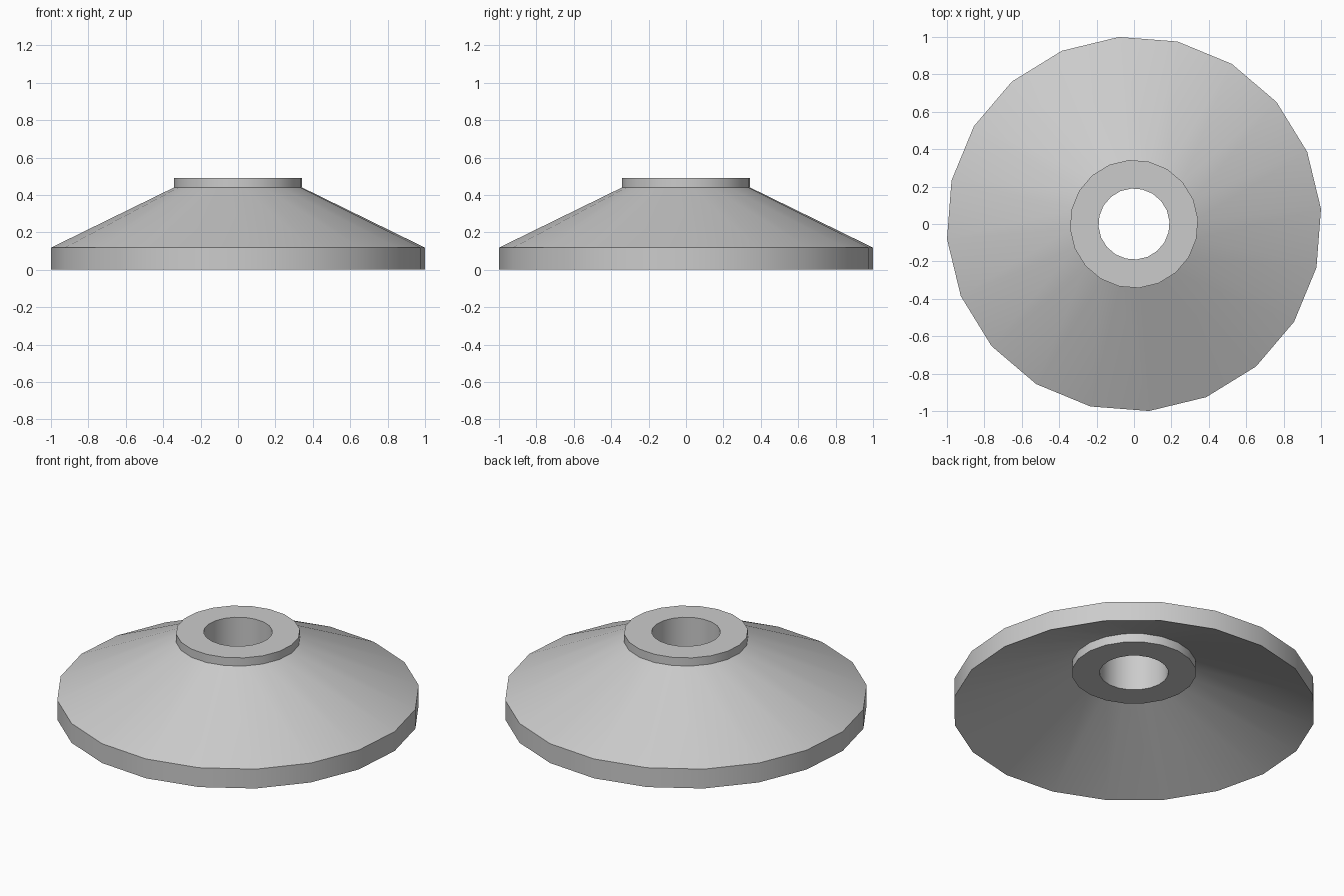
import bpy
import bmesh
from math import cos, sin, pi, radians

cube = bpy.data.objects.get("Cube")
if cube:
    bpy.data.objects.remove(cube)

SIDES = 20
TURN = radians(4.6)

grey = bpy.data.materials.new("plain grey")
grey.use_nodes = True
colour = (0.6, 0.6, 0.6, 1)
grey.diffuse_color = colour
grey.node_tree.nodes["Principled BSDF"].inputs["Base Color"].default_value = colour


def lathe(name, profile):
    """Turn a closed (radius, height) profile around the z axis."""
    bm = bmesh.new()
    rings = []
    for r, z in profile:
        rings.append([bm.verts.new((r * cos(TURN + 2 * pi * i / SIDES),
                                    r * sin(TURN + 2 * pi * i / SIDES), z))
                      for i in range(SIDES)])
    for a, b in zip(rings, rings[1:] + rings[:1]):
        for i in range(SIDES):
            j = (i + 1) % SIDES
            bm.faces.new((a[i], a[j], b[j], b[i]))
    bmesh.ops.recalc_face_normals(bm, faces=bm.faces)
    mesh = bpy.data.meshes.new(name)
    bm.to_mesh(mesh)
    bm.free()
    mesh.materials.append(grey)
    obj = bpy.data.objects.new(name, mesh)
    bpy.context.collection.objects.link(obj)
    bpy.ops.object.select_all(action="DESELECT")
    obj.select_set(True)
    bpy.context.view_layer.objects.active = obj
    bpy.ops.object.shade_smooth_by_angle(angle=radians(30))
    return obj


# Hollow cone with an upright rim, raised collars above and below, open bore
lathe("flared_disc", [
    (0.19, 0.49), (0.343, 0.49), (0.343, 0.44),   # upper collar
    (1.003, 0.118), (1.003, 0),                   # slope and rim
    (0.343, 0.293), (0.343, 0.24), (0.19, 0.24),  # underside and lower collar
])
